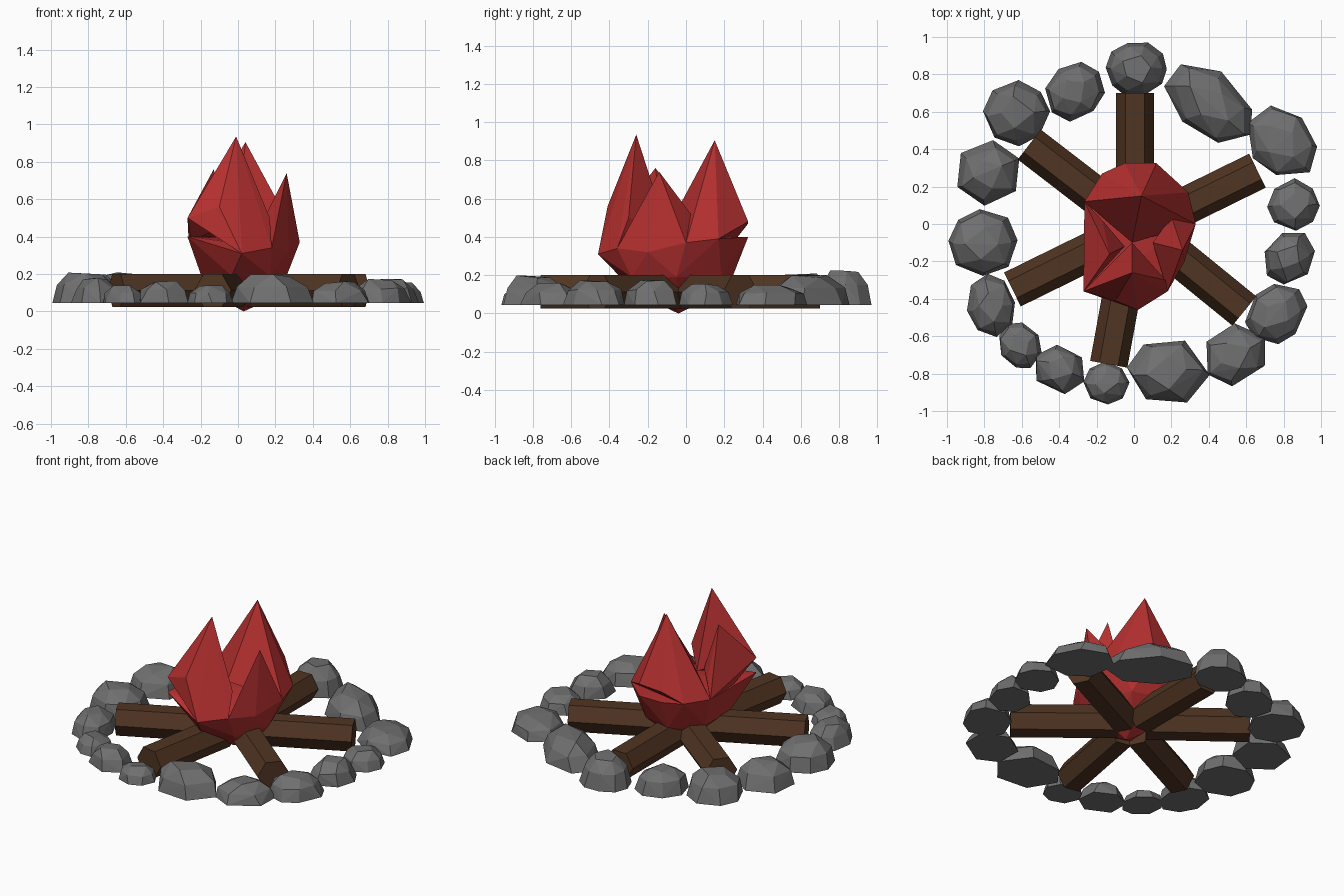
import bpy, bmesh, math, random
from mathutils import Vector, Matrix

if "Cube" in bpy.data.objects:
    bpy.data.objects.remove(bpy.data.objects["Cube"])
random.seed(7)


def material(name, rgb):
    m = bpy.data.materials.new(name)
    m.use_nodes = True
    m.diffuse_color = (*rgb, 1)
    m.node_tree.nodes["Principled BSDF"].inputs["Base Color"].default_value = (*rgb, 1)
    return m


STONE = material("stone grey", (0.16, 0.16, 0.16))
WOOD = material("dark wood", (0.08, 0.035, 0.016))
FLAME = material("flame red", (0.47, 0.03, 0.03))


def finish(bm, name, mat):
    bmesh.ops.recalc_face_normals(bm, faces=bm.faces)
    me = bpy.data.meshes.new(name)
    bm.to_mesh(me)
    bm.free()
    me.materials.append(mat)
    ob = bpy.data.objects.new(name, me)
    bpy.context.collection.objects.link(ob)


def hull(points, name, mat):
    """Faceted solid wrapped around a handful of points."""
    bm = bmesh.new()
    for p in points:
        bm.verts.new(p)
    res = bmesh.ops.convex_hull(bm, input=bm.verts)
    loose = {g for g in res["geom_interior"] + res["geom_unused"]
             if isinstance(g, bmesh.types.BMVert)}
    bmesh.ops.delete(bm, geom=list(loose), context="VERTS")
    bmesh.ops.dissolve_limit(bm, angle_limit=0.03, verts=bm.verts, edges=bm.edges)
    finish(bm, name, mat)


# Ring of stones: x, y, half length, half width, turn, top, sides
BASE = 0.045
stones = [
    (0.015, 0.83, 0.165, 0.15, 0, 0.23, 10),
    (-0.32, 0.71, 0.17, 0.15, 40, 0.2, 8),
    (-0.63, 0.59, 0.18, 0.175, 0, 0.21, 8),
    (-0.78, 0.27, 0.18, 0.175, 20, 0.2, 6),
    (-0.81, -0.1, 0.19, 0.18, 0, 0.21, 8),
    (-0.76, -0.44, 0.17, 0.13, 100, 0.18, 8),
    (-0.61, -0.65, 0.135, 0.11, 120, 0.14, 8),
    (-0.4, -0.775, 0.15, 0.13, -25, 0.165, 6),
    (-0.15, -0.85, 0.125, 0.115, 0, 0.14, 8),
    (0.18, -0.79, 0.22, 0.18, 0, 0.2, 6),
    (0.54, -0.7, 0.185, 0.165, 30, 0.16, 6),
    (0.76, -0.48, 0.18, 0.15, 50, 0.18, 8),
    (0.83, -0.18, 0.15, 0.135, 60, 0.175, 7),
    (0.855, 0.1, 0.14, 0.14, 0, 0.155, 8),
    (0.79, 0.44, 0.22, 0.17, -50, 0.15, 7),
    (0.41, 0.64, 0.28, 0.17, -40, 0.2, 7),
]
for i, (x, y, a, b, turn, top, sides) in enumerate(stones):
    rot = Matrix.Rotation(math.radians(turn), 3, "Z")
    pts = []
    for scale, level, wobble in ((1, 0, 0.04), (0.84, 0.6, 0.06), (0.48, 0.97, 0.12)):
        n = sides if level < 0.9 else max(4, sides // 2)
        for k in range(n):
            t = math.tau * (k + random.uniform(-0.12, 0.12)) / n
            r = scale * (1 + random.uniform(-wobble, wobble))
            lift = level * random.uniform(0.9, 1.03)
            p = rot @ Vector((a * r * math.cos(t), b * r * math.sin(t), 0))
            pts.append(p + Vector((x, y, BASE + lift * (top - BASE))))
    hull(pts, f"stone_{i + 1}", STONE)

# Six-sided logs lying like spokes, each running from near the middle to its outer end
R, MID = 0.101, 0.1125
for i, (sx, sy, ex, ey) in enumerate([
    (0.005, 0.08, 0.005, 0.7), (0.08, 0.0, 0.66, 0.285), (0.08, -0.05, 0.59, -0.465),
    (-0.02, -0.12, -0.135, -0.75), (-0.08, -0.07, -0.65, -0.35), (-0.06, 0.04, -0.56, 0.425),
]):
    start, end = Vector((sx, sy, MID)), Vector((ex, ey, MID))
    axis = (end - start).normalized()
    side, up = axis.cross(Vector((0, 0, 1))), Vector((0, 0, 1))
    pts = [c + R * (math.cos(k * math.pi / 3) * side + math.sin(k * math.pi / 3) * up)
           for c in (start, end) for k in range(6)]
    hull(pts, f"log_{i + 1}", WOOD)

# Flame: a shared belt of points, a tapering bowl below and four tongues above
belt = {
    "front": (0.02, -0.46, 0.31), "front_r": (0.18, -0.36, 0.34), "right": (0.27, -0.2, 0.32),
    "right_b": (0.33, 0.0, 0.37), "back_r": (0.29, 0.17, 0.39), "back": (0.12, 0.325, 0.48),
    "back_l": (-0.05, 0.325, 0.47), "left_b": (-0.17, 0.27, 0.4), "left": (-0.265, 0.12, 0.4),
    "left_f": (-0.25, -0.1, 0.38), "shoulder": (-0.27, -0.36, 0.5),
}
valley = (-0.01, -0.1, 0.44)
lower = [(0.02 + 0.24 * math.cos(t), -0.05 + 0.3 * math.sin(t), 0.19)
         for t in (math.tau * k / 7 for k in range(7))]
cap = [(0.03 + 0.1 * math.cos(t), -0.04 + 0.1 * math.sin(t), 0.045)
       for t in (math.tau * k / 5 for k in range(5))]
low_belt = [(x, y, min(z, 0.4)) for x, y, z in belt.values()]
hull(low_belt + lower + cap + [(0.03, -0.04, 0)], "flame_base", FLAME)

tongues = {
    "front": ([(-0.01, -0.26, 0.935), (-0.1, -0.41, 0.56), (0.17, -0.3, 0.5), valley],
              ["shoulder", "front", "front_r"]),
    "right": ([(0.26, -0.14, 0.74), (0.1, -0.1, 0.42), (0.2, 0.04, 0.5)],
              ["front_r", "right", "right_b"]),
    "back": ([(0.04, 0.15, 0.905), (0.05, 0.03, 0.52), valley],
             ["right_b", "back_r", "back", "back_l", "left_b", "left"]),
    "left": ([(-0.13, -0.16, 0.76), (-0.05, -0.12, 0.46), (-0.17, 0.02, 0.46)],
             ["shoulder", "left_f", "left"]),
}
for name, (own, shared) in tongues.items():
    hull(own + [belt[s] for s in shared], f"flame_tongue_{name}", FLAME)
